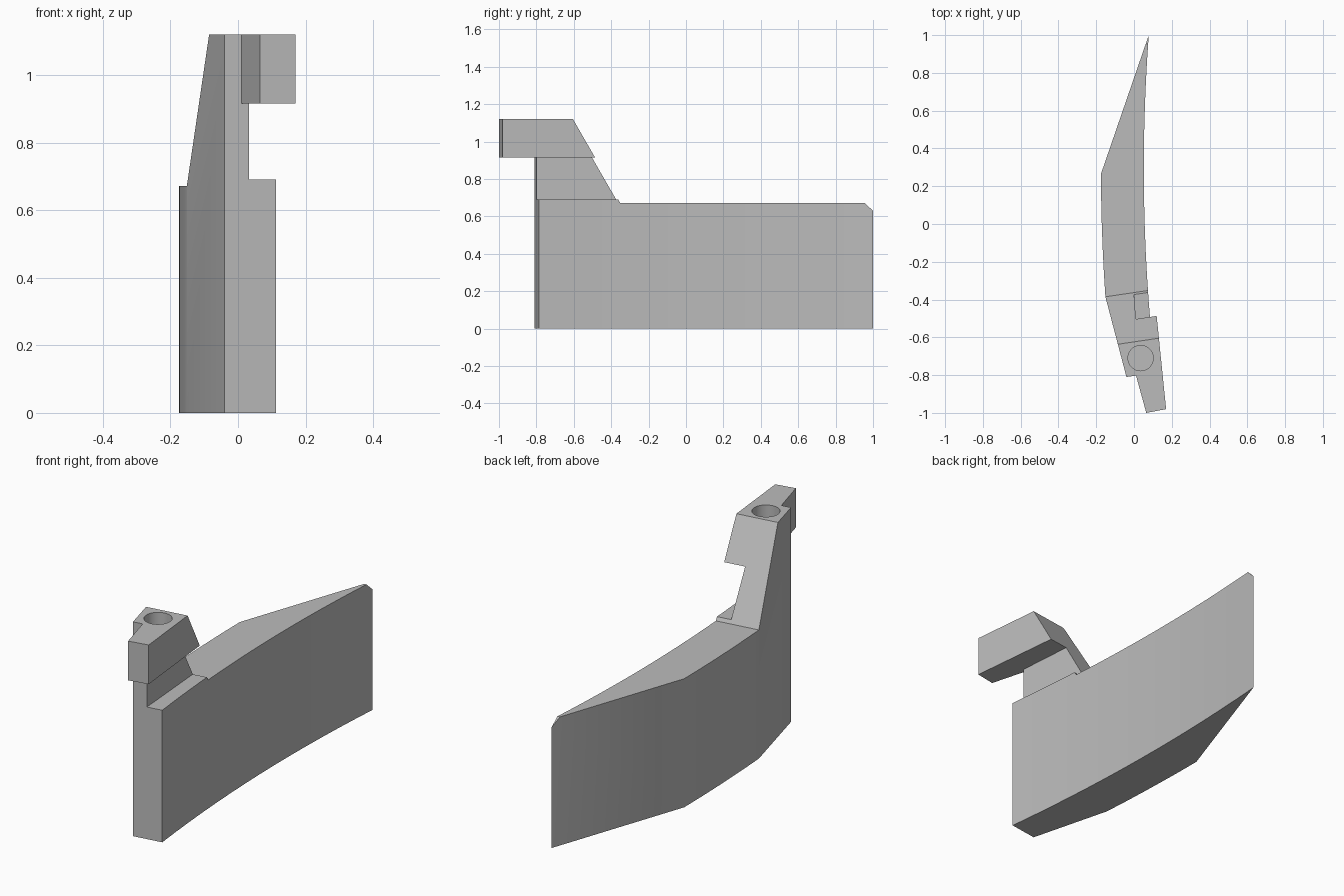
import bpy, bmesh, math
from mathutils import Vector

old = bpy.data.objects.get("Cube")
if old:
    bpy.data.objects.remove(old, do_unlink=True)

# Single plain grey
grey = bpy.data.materials.new("plain grey")
grey.use_nodes = True
grey.diffuse_color = (0.5, 0.5, 0.5, 1)
grey.node_tree.nodes["Principled BSDF"].inputs["Base Color"].default_value = (0.5, 0.5, 0.5, 1)


def prism(name, base, offset):
    """Closed prism from a base polygon swept by an offset."""
    bm = bmesh.new()
    low = [bm.verts.new(p) for p in base]
    high = [bm.verts.new(Vector(p) + Vector(offset)) for p in base]
    bm.faces.new(low)
    bm.faces.new(high[::-1])
    for i in range(len(low)):
        j = (i + 1) % len(low)
        bm.faces.new((low[i], high[i], high[j], low[j]))
    bmesh.ops.recalc_face_normals(bm, faces=bm.faces[:])
    mesh = bpy.data.meshes.new(name)
    bm.to_mesh(mesh)
    bm.free()
    mesh.materials.append(grey)
    obj = bpy.data.objects.new(name, mesh)
    bpy.context.collection.objects.link(obj)
    return obj


def upright(name, outline, z0, z1):
    return prism(name, [(x, y, z0) for x, y in outline], (0, 0, z1 - z0))


def combine(target, tool, operation):
    """Apply a boolean and discard the tool."""
    mod = target.modifiers.new(tool.name, 'BOOLEAN')
    mod.operation = operation
    mod.solver = 'EXACT'
    mod.object = tool
    bpy.context.view_layer.objects.active = target
    bpy.ops.object.modifier_apply(modifier=mod.name)
    bpy.data.objects.remove(tool, do_unlink=True)


def arc(x_low, bend, y0, y1, steps):
    """Shallow curve bulging towards -x."""
    ys = [y0 + (y1 - y0) * i / steps for i in range(steps + 1)]
    return [(x_low + bend * (y - 0.294) ** 2, y) for y in ys]


# Curved blade body, tall enough to carve the tower from
inner = arc(0.052, 0.0523, -0.787, 1.0, 14)
outer = arc(-0.175, 0.0511, 0.265, -0.385, 5)
body = upright("curved_body", inner + outer + [(-0.04, -0.81)], 0, 1.25)

# Notch beside the neck
notch = upright("notch_cutter", [(0.048, -1), (0.5, -1), (0.5, -0.2), (-0.013, -0.2)], 0.69, 1.5)
combine(body, notch, 'DIFFERENCE')

# Overhanging arm
arm = upright("arm", [(0.17, -0.98), (0.101, -0.3), (-0.02, -0.3),
                      (-0.02, -0.69), (0.01, -0.80), (0.065, -1)], 0.915, 1.2)
combine(body, arm, 'UNION')

# Top profile: flat head, sloped tower back, body top and rear chamfer
skew, half = 0.148, 0.6
profile = [(-1.5, 1.12), (-0.624, 1.12), (-0.363, 0.672), (0.943, 0.672),
           (1.2, 0.432), (1.5, 0.432), (1.5, 2), (-1.5, 2)]
top = prism("top_cutter", [(-half, y - skew * half, z) for y, z in profile],
            (2 * half, 2 * half * skew, 0))
combine(body, top, 'DIFFERENCE')

# Round socket in the head
ring = [(0.035 + 0.067 * math.cos(a), -0.71 + 0.067 * math.sin(a))
        for a in (math.tau * i / 40 for i in range(40))]
combine(body, upright("socket_cutter", ring, 0.96, 1.4), 'DIFFERENCE')

# Smooth the socket wall only
for face in body.data.polygons:
    c = face.center
    face.use_smooth = abs(face.normal.z) < 0.1 and math.hypot(c.x - 0.035, c.y + 0.71) < 0.069 and c.z > 0.95
bpy.context.view_layer.objects.active = body
body.data.set_sharp_from_angle(angle=math.radians(30))
